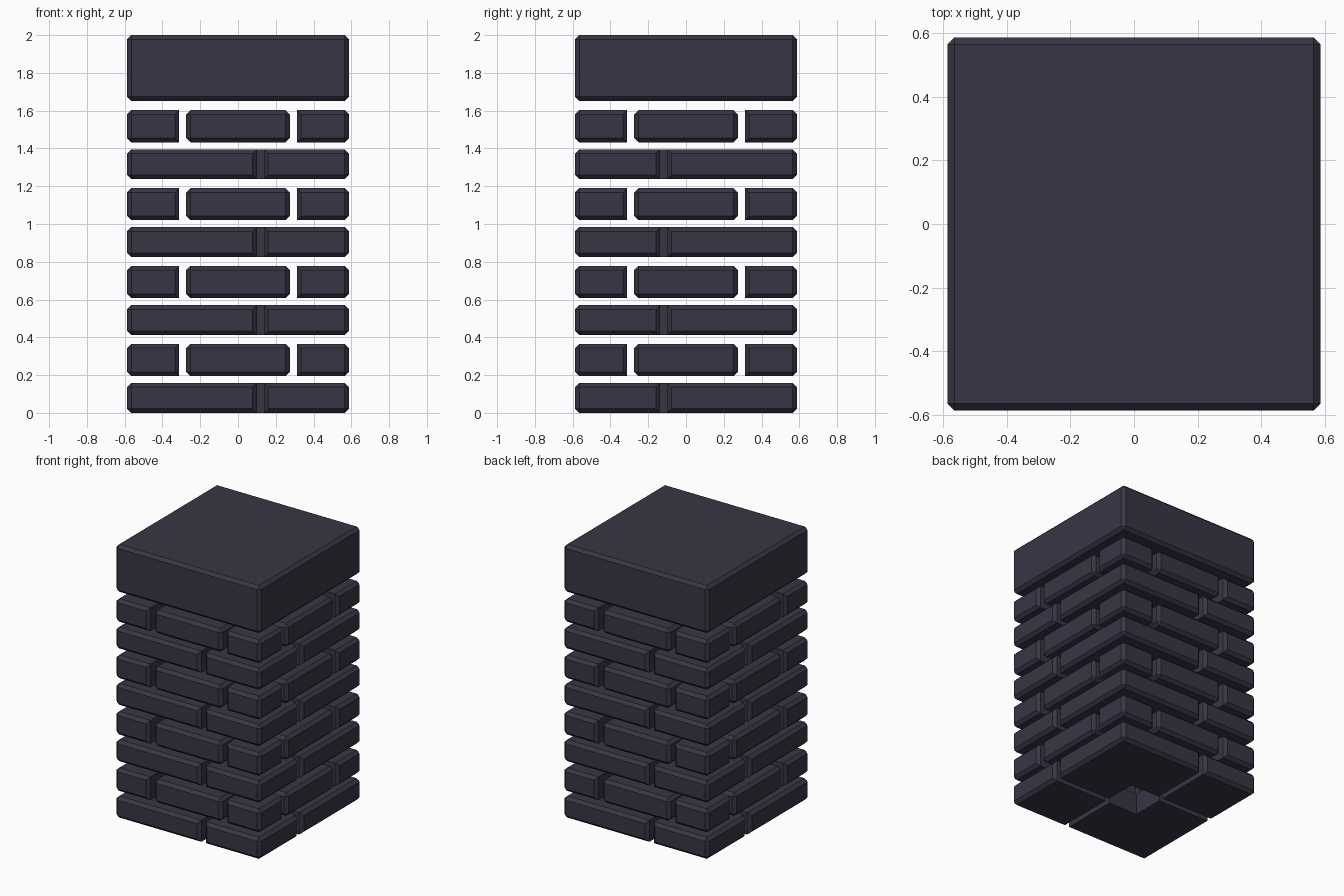
import bpy, bmesh

if "Cube" in bpy.data.objects:
    bpy.data.objects.remove(bpy.data.objects["Cube"])

H = 0.587      # half width of the pillar
PERIOD = 0.4125  # height of one pair of courses
BEVEL = 0.022

slate = bpy.data.materials.new("dark slate")
slate.diffuse_color = (0.040, 0.036, 0.058, 1)
slate.use_nodes = True
slate.node_tree.nodes["Principled BSDF"].inputs["Base Color"].default_value = slate.diffuse_color


def brick(name, outline, z0, z1, all_edges=False):
    """Extrude an outline and chamfer the edges of its outward faces."""
    bm = bmesh.new()
    base = bm.faces.new([bm.verts.new((x, y, z0)) for x, y in outline])
    top = bmesh.ops.extrude_face_region(bm, geom=[base], use_keep_orig=True)["geom"]
    for v in top:
        if isinstance(v, bmesh.types.BMVert):
            v.co.z = z1
    bmesh.ops.recalc_face_normals(bm, faces=bm.faces)

    def outer(f):
        c = f.calc_center_median()
        return abs(f.normal.z) < 0.5 and max(abs(c.x), abs(c.y)) > H - 0.001

    def inner(f):
        return all(max(abs(v.co.x), abs(v.co.y)) < H - 0.001 for v in f.verts)

    if all_edges:
        edges = [e for e in bm.edges if not any(inner(f) for f in e.link_faces)]
    else:
        edges = [e for e in bm.edges if any(outer(f) for f in e.link_faces)]
    bmesh.ops.bevel(bm, geom=edges, offset=BEVEL, segments=1, profile=0.5,
                    affect='EDGES')
    me = bpy.data.meshes.new(name)
    bm.to_mesh(me)
    bm.free()
    me.materials.append(slate)
    ob = bpy.data.objects.new(name, me)
    bpy.context.collection.objects.link(ob)


def rect(x0, y0, x1, y1):
    return [(x0, y0), (x1, y0), (x1, y1), (x0, y1)]


def turn(pts, n):
    """Rotate an outline by n quarter turns."""
    for _ in range(n):
        pts = [(-y, x) for x, y in pts]
    return pts


# Outlines of the brick shapes
ell = [(-H, -H), (0.10, -H), (0.10, -0.14), (-0.14, -0.14), (-0.14, 0.10), (-H, 0.10)]
square = rect(0.138, -H, H, -0.138)
corner = rect(-H, -H, -0.312, -0.312)
middle = rect(-0.274, -H, 0.274, -0.312)

for i in range(4):
    z = i * PERIOD
    # Odd course: two angled bricks and two square corner bricks
    for n in (0, 2):
        brick("angled_brick", turn(ell, n), z, z + 0.158)
        brick("square_brick", turn(square, n), z, z + 0.158)
    # Even course: four corner bricks and four middle bricks
    for n in range(4):
        brick("corner_brick", turn(corner, n), z + 0.195, z + 0.365)
        brick("middle_brick", turn(middle, n), z + 0.195, z + 0.365, True)

# Cap slab
brick("cap_slab", rect(-H, -H, H, H), 1.652, 2.0)
